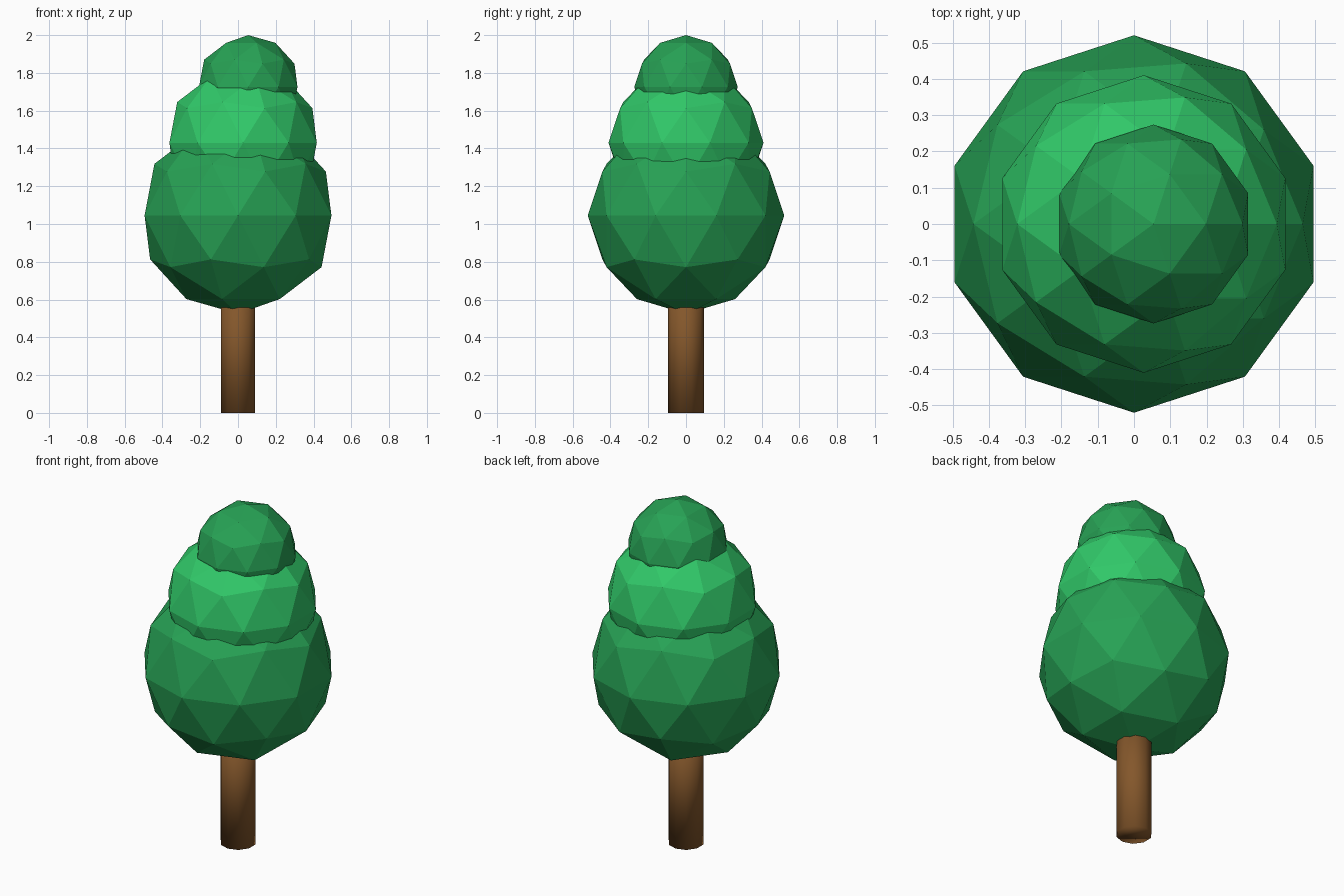
import bpy

cube = bpy.data.objects.get("Cube")
if cube:
    bpy.data.objects.remove(cube, do_unlink=True)


def make_material(name, rgb):
    mat = bpy.data.materials.new(name)
    mat.use_nodes = True
    color = (*rgb, 1.0)
    mat.diffuse_color = color
    bsdf = next(n for n in mat.node_tree.nodes if n.type == "BSDF_PRINCIPLED")
    bsdf.inputs["Base Color"].default_value = color
    bsdf.inputs["Roughness"].default_value = 0.8
    return mat


def finish(name, mat):
    obj = bpy.context.object
    obj.name = name
    obj.data.name = name
    obj.data.materials.append(mat)
    return obj


dark_green = make_material("dark green", (0.02, 0.36, 0.09))
light_green = make_material("light green", (0.03, 0.58, 0.14))
brown = make_material("bark brown", (0.23, 0.095, 0.024))

# Trunk: smooth ten-sided post reaching into the foliage
TRUNK_HEIGHT = 0.7
bpy.ops.mesh.primitive_cylinder_add(
    vertices=10, radius=0.096, depth=TRUNK_HEIGHT, location=(0, 0, TRUNK_HEIGHT / 2))
finish("trunk", brown)
bpy.ops.object.shade_smooth()

# Foliage: three faceted balls, each smaller one shifted a little to the side
for name, radius, x, z, mat in (
    ("lower_foliage", 0.52, 0.0, 1.045, dark_green),
    ("middle_foliage", 0.41, 0.027, 1.43, light_green),
    ("top_foliage", 0.274, 0.054, 1.726, dark_green),
):
    bpy.ops.mesh.primitive_ico_sphere_add(
        subdivisions=2, radius=radius, location=(x, 0, z))
    finish(name, mat)
    bpy.ops.object.shade_flat()
